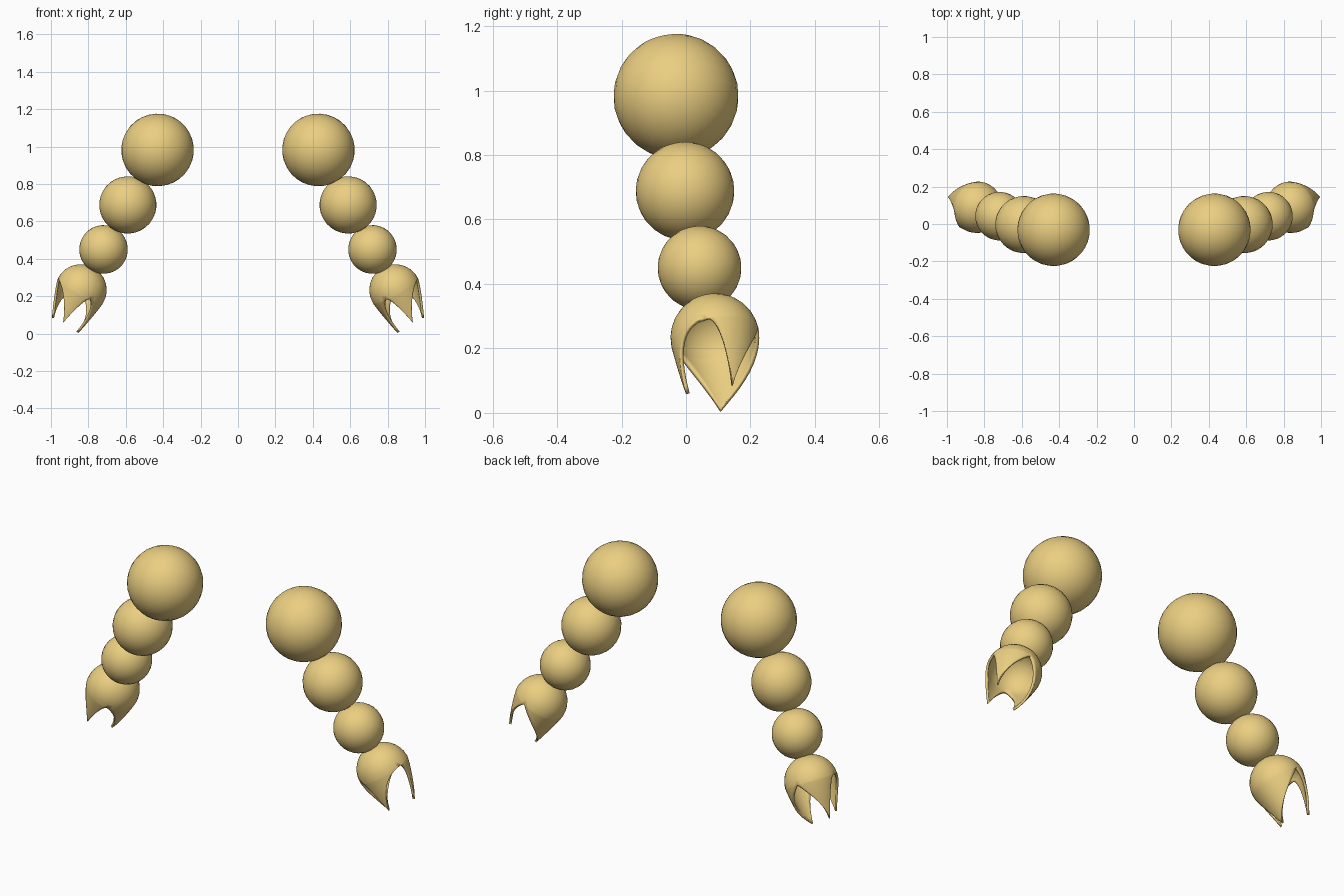
import bpy, bmesh, math
from mathutils import Vector, Matrix

if "Cube" in bpy.data.objects:
    bpy.data.objects.remove(bpy.data.objects["Cube"])

gold = bpy.data.materials.new("gold")
gold.diffuse_color = (0.83, 0.62, 0.22, 1)
gold.use_nodes = True
gold.node_tree.nodes["Principled BSDF"].inputs["Base Color"].default_value = gold.diffuse_color

# Arm axis: from the upper beads towards the claw; u and v span the claw rim
CENTRE = Vector((0.84, 0.09, 0.233))
AXIS = Vector((0.476, 0.178, -0.861)).normalized()
U = (Vector((1, 0, 0)) - AXIS * AXIS.x).normalized()
V = U.cross(AXIS)
if V.y < 0:
    V = -V
TILT = Matrix((U, V, AXIS)).transposed().to_4x4()


def finish(name, bm, thickness=0):
    mesh = bpy.data.meshes.new(name)
    bm.to_mesh(mesh)
    bm.free()
    obj = bpy.data.objects.new(name, mesh)
    bpy.context.collection.objects.link(obj)
    mesh.materials.append(gold)
    if thickness:
        solid = obj.modifiers.new("wall", 'SOLIDIFY')
        solid.thickness = thickness
        solid.offset = -1
    obj.modifiers.new("other_side", 'MIRROR').use_mirror_merge = False
    bpy.context.view_layer.objects.active = obj
    obj.select_set(True)
    bpy.ops.object.shade_smooth_by_angle(angle=math.radians(40))
    obj.select_set(False)


# Arm beads, mirrored to both sides
for name, pos, r in (("shoulder_ball", (0.43, -0.031, 0.982), 0.194),
                     ("upper_arm_ball", (0.589, -0.003, 0.688), 0.153),
                     ("forearm_ball", (0.719, 0.042, 0.45), 0.13)):
    bm = bmesh.new()
    bmesh.ops.create_uvsphere(bm, u_segments=32, v_segments=16, radius=r,
                              matrix=Matrix.Translation(pos) @ TILT)
    finish(name, bm)

# Claw: hemisphere shell whose rim is drawn out into three pointed fingers
R, COLS, ROWS, CAP = 0.138, 14, 14, 8
# rim start and end in degrees, tip position, edge curve on each side
FINGERS = ((-7, 87, (0.995, 0.145, 0.085), 0.4, 1.0),
           (87, 248, (0.855, 0.107, 0.003), 1.0, 0.6),
           (248, 353, (0.935, 0.0, 0.058), 0.6, 0.4))


def place(angle, radius, along):
    return CENTRE + (U * math.cos(angle) + V * math.sin(angle)) * radius + AXIS * along


bm = bmesh.new()
for start, end, tip, p0, p1 in FINGERS:
    rel = Vector(tip) - CENTRE
    tu, tv, reach = rel.dot(U), rel.dot(V), rel.dot(AXIS)
    a0, a1 = math.radians(start), math.radians(end)
    tip_a = math.atan2(tv, tu)
    if tip_a < a0:
        tip_a += 2 * math.pi
    tip_r = math.hypot(tu, tv)
    grid = []
    # domed cap rows
    for k in range(CAP):
        f = math.pi / 2 * k / CAP
        grid.append([place(a0 + (a1 - a0) * c / COLS, R * math.sin(f), -R * math.cos(f))
                     for c in range(COLS + 1)])
    # finger rows narrowing to the tip
    for k in range(ROWS + 1):
        s = (k / ROWS) ** 1.8
        left = tip_a + (a0 - tip_a) * (1 - s ** p0)
        right = tip_a + (a1 - tip_a) * (1 - s ** p1)
        radius = R + (tip_r - R) * s ** 1.25
        grid.append([place(left + (right - left) * c / COLS, radius, reach * s)
                     for c in range(COLS + 1)])
    verts = [[bm.verts.new(p) for p in row] for row in grid]
    for lo, hi in zip(verts, verts[1:]):
        for c in range(COLS):
            bm.faces.new((lo[c], lo[c + 1], hi[c + 1], hi[c]))
bmesh.ops.remove_doubles(bm, verts=bm.verts, dist=0.0004)
bmesh.ops.recalc_face_normals(bm, faces=bm.faces)
# make sure the shell faces outwards before thickening it inwards
bm.normal_update()
if sum(f.normal.dot(f.calc_center_median() - CENTRE) * f.calc_area() for f in bm.faces) < 0:
    bmesh.ops.reverse_faces(bm, faces=bm.faces)
finish("claw_hand", bm, 0.012)
